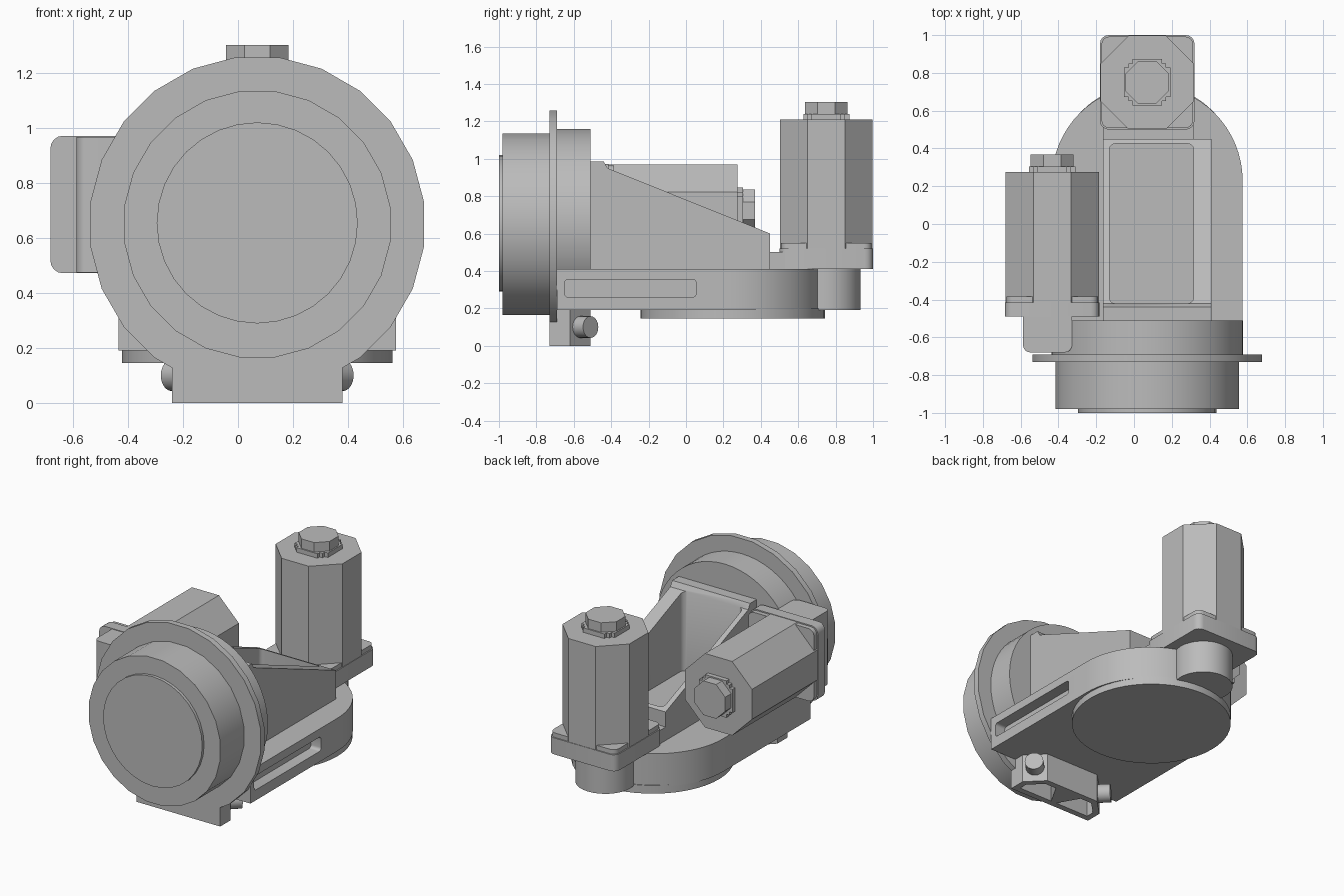
import bpy, bmesh, math
from mathutils import Matrix

if "Cube" in bpy.data.objects:
    bpy.data.objects.remove(bpy.data.objects["Cube"])

grey = bpy.data.materials.new("machine grey")
grey.diffuse_color = (0.5, 0.5, 0.5, 1)
grey.use_nodes = True
grey.node_tree.nodes["Principled BSDF"].inputs["Base Color"].default_value = grey.diffuse_color


def prism(name, pts, axis, lo, hi, matrix=None):
    """Extrude a 2D outline along an axis: z takes (x,y), y takes (x,z), x takes (y,z)."""
    place = {'z': lambda a, b, h: (a, b, h),
             'y': lambda a, b, h: (a, h, b),
             'x': lambda a, b, h: (h, a, b)}[axis]
    bm = bmesh.new()
    low = [bm.verts.new(place(a, b, lo)) for a, b in pts]
    high = [bm.verts.new(place(a, b, hi)) for a, b in pts]
    bm.faces.new(low)
    bm.faces.new(high)
    n = len(pts)
    for i in range(n):
        j = (i + 1) % n
        bm.faces.new((low[i], low[j], high[j], high[i]))
    bmesh.ops.recalc_face_normals(bm, faces=bm.faces)
    if matrix:
        bm.transform(matrix)
    mesh = bpy.data.meshes.new(name)
    bm.to_mesh(mesh)
    bm.free()
    mesh.materials.append(grey)
    ob = bpy.data.objects.new(name, mesh)
    bpy.context.collection.objects.link(ob)
    return ob


def circle(cx, cy, r, n, a0=0.0, a1=360.0):
    full = a1 - a0 >= 360
    steps = n if full else n + 1
    return [(cx + r * math.cos(math.radians(a0 + (a1 - a0) * i / n)),
             cy + r * math.sin(math.radians(a0 + (a1 - a0) * i / n))) for i in range(steps)]


def rounded(x0, x1, y0, y1, r):
    pts = []
    for cx, cy, a in ((x1 - r, y1 - r, 0), (x0 + r, y1 - r, 90),
                      (x0 + r, y0 + r, 180), (x1 - r, y0 + r, 270)):
        pts += circle(cx, cy, r, 4, a, a + 90)
    return pts


def octagon(half, chamfer):
    k = half - chamfer
    return [(half, -k), (half, k), (k, half), (-k, half),
            (-half, k), (-half, -k), (-k, -half), (k, -half)]


def cut(ob, *cutters):
    for c in cutters:
        m = ob.modifiers.new("cut", 'BOOLEAN')
        m.operation, m.solver, m.object = 'DIFFERENCE', 'EXACT', c
        bpy.context.view_layer.objects.active = ob
        bpy.ops.object.modifier_apply(modifier=m.name)
        bpy.data.objects.remove(c)


CX, CZ = 0.07, 0.65

# Round head: front drum, face disc, flange and rear drum
prism("front_drum", circle(CX, CZ, 0.489, 24, 7.5, 367.5), 'y', -0.98, -0.72)
prism("face_disc", circle(CX, CZ + 0.005, 0.366, 32), 'y', -1.0, -0.97)
prism("flange", circle(CX, CZ, 0.613, 24, 7.5, 367.5), 'y', -0.73, -0.69)
prism("rear_drum", circle(CX, CZ, 0.508, 48, -64, 244), 'y', -0.70, -0.51)

# Base with rounded back, side slots, bottom disc and rear lug
base = prism("base", [(-0.435, -0.69), (0.575, -0.69)] + circle(CX, 0.23, 0.505, 32, 0, 180),
             'z', 0.19, 0.41)
slot = rounded(-0.65, 0.055, 0.26, 0.355, 0.02)
cut(base, prism("slot_cutter", slot, 'x', 0.50, 0.70))
prism("bottom_disc", circle(CX, 0.25, 0.492, 48), 'z', 0.145, 0.20)
prism("rear_lug", circle(CX, 0.75, 0.182, 32), 'z', 0.19, 0.42)

# Hollow sloping frame between head and rear motor
frame = prism("sloping_frame", [(-0.52, 0.40), (0.45, 0.40), (0.45, 0.60),
                                (-0.42, 0.95), (-0.44, 0.985), (-0.52, 0.985)],
              'x', -0.165, 0.41)
cut(frame, prism("frame_cutter", rounded(-0.13, 0.315, -0.42, 0.425, 0.03), 'z', 0.42, 1.3))
prism("frame_bridge", [(-0.165, 0.44), (0.315, 0.44), (0.315, 0.54), (-0.165, 0.54)],
      'z', 0.405, 0.50)


# Motors: mounting plate, corner pad, eight-sided body, notched collar and cap
def motor(label, matrix, plate_start):
    def part(name, pts, lo, hi):
        prism(label + "_" + name, pts, 'z', lo, hi, matrix)
    part("plate", rounded(-0.25, 0.25, -0.25, 0.25, 0.045), plate_start, 0.11)
    part("pad", rounded(-0.242, 0.242, -0.242, 0.242, 0.04), 0.10, 0.14)
    part("body", octagon(0.247, 0.147), 0.10, 0.80)
    w, k = 0.123, 0.078
    part("collar", [(w, -k), (w, k), (0.1, k), (0.1, 0.1), (k, 0.1), (k, w),
                    (-k, w), (-k, 0.1), (-0.1, 0.1), (-0.1, k), (-w, k), (-w, -k),
                    (-0.1, -k), (-0.1, -0.1), (-k, -0.1), (-k, -w), (k, -w), (k, -0.1),
                    (0.1, -0.1), (0.1, -k)], 0.79, 0.83)
    part("cap", octagon(0.114, 0.067), 0.82, 0.893)


motor("rear_motor", Matrix.Translation((CX, 0.75, 0.41)), 0.0)
motor("side_motor", Matrix.Translation((-0.433, -0.525, 0.722))
      @ Matrix.Rotation(-math.pi / 2, 4, 'X'), 0.035)

# Gear housing joining the side motor to the head
prism("side_housing", rounded(-0.588, -0.328, -0.68, -0.44, 0.04), 'z', 0.475, 0.968)

# Foot bracket with two pockets underneath and two angled bolts
foot = prism("foot_bracket", [(-0.24, -0.73), (0.38, -0.73), (0.38, -0.62), (0.27, -0.51),
                              (-0.13, -0.51), (-0.24, -0.62)], 'z', 0.0, 0.20)
for s in (1, -1):
    pocket = [(CX + s * x, y) for x, y in ((0.02, -0.69), (0.27, -0.69), (0.27, -0.635),
                                           (0.185, -0.55), (0.10, -0.55))]
    cut(foot, prism("pocket_cutter", pocket, 'z', -0.1, 0.15))
    m = (Matrix.Translation((CX + s * 0.25, -0.57, 0.10))
         @ Matrix.Rotation(-s * math.pi / 4, 4, 'Z') @ Matrix.Rotation(-math.pi / 2, 4, 'X'))
    prism("foot_bolt", circle(0, 0, 0.058, 20), 'z', -0.02, 0.085, m)

# Smooth the round sides, keep edges sharp
for ob in bpy.context.scene.objects:
    ob.select_set(True)
    bpy.context.view_layer.objects.active = ob
bpy.ops.object.shade_smooth_by_angle(angle=math.radians(30))
